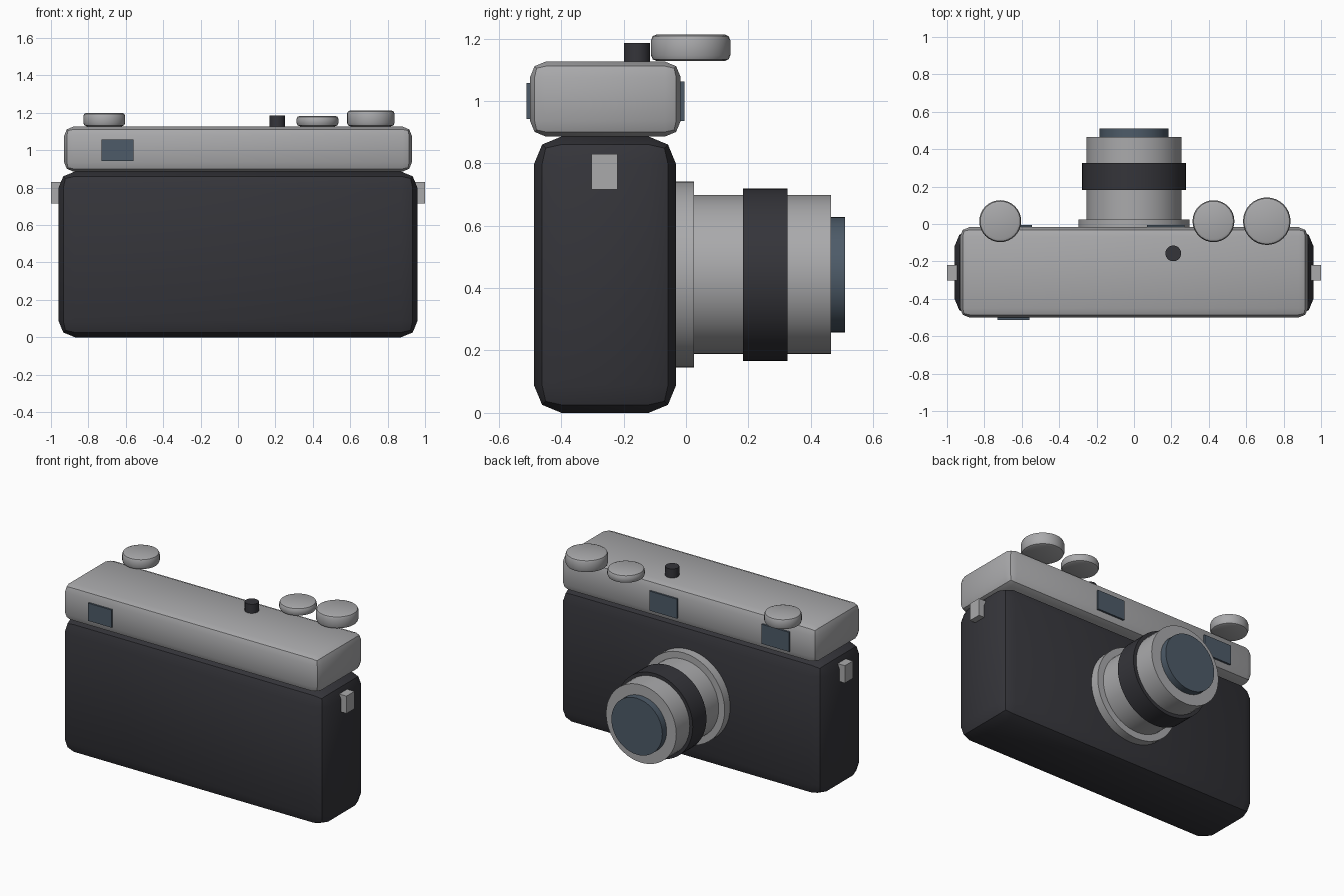
import bpy, math

if "Cube" in bpy.data.objects:
    bpy.data.objects.remove(bpy.data.objects["Cube"])


def material(name, rgb):
    m = bpy.data.materials.new(name)
    m.diffuse_color = (*rgb, 1)
    m.use_nodes = True
    m.node_tree.nodes["Principled BSDF"].inputs["Base Color"].default_value = m.diffuse_color
    return m


METAL = material("silver_metal", (0.40, 0.40, 0.41))
LEATHER = material("black_leather", (0.035, 0.035, 0.042))
GLASS = material("blue_grey_glass", (0.075, 0.105, 0.14))


def finish(ob, name, mat, bevel=0, segments=2):
    ob.name = name
    ob.data.materials.append(mat)
    if bevel:
        b = ob.modifiers.new("Bevel", 'BEVEL')
        b.width, b.segments = bevel, segments
        b.limit_method, b.angle_limit = 'ANGLE', math.radians(40)
        bpy.ops.object.modifier_apply(modifier=b.name)
    bpy.ops.object.shade_smooth_by_angle(angle=math.radians(30))
    return ob


def box(name, x, y, z, mat, bevel=0):
    """Box from (min, max) pairs."""
    bpy.ops.mesh.primitive_cube_add(size=1, location=[sum(p) / 2 for p in (x, y, z)])
    ob = bpy.context.object
    ob.scale = [p[1] - p[0] for p in (x, y, z)]
    bpy.ops.object.transform_apply(location=False, rotation=False, scale=True)
    return finish(ob, name, mat, bevel)


def disc(name, x, y, z, r, mat, axis='Z', bevel=0, sides=32):
    """Cylinder; the (min, max) pair lies along its axis."""
    span = z if axis == 'Z' else y
    mid = sum(span) / 2
    loc = (x, y, mid) if axis == 'Z' else (x, mid, z)
    rot = (0, 0, 0) if axis == 'Z' else (-math.pi / 2, 0, 0)
    bpy.ops.mesh.primitive_cylinder_add(vertices=sides, radius=r, depth=span[1] - span[0],
                                        location=loc, rotation=rot)
    return finish(bpy.context.object, name, mat, bevel)


# Body and top housing
box("camera_body", (-0.96, 0.96), (-0.487, -0.032), (0, 0.886), LEATHER, 0.088)
box("top_housing", (-0.93, 0.93), (-0.50, -0.017), (0.886, 1.126), METAL, 0.05)

# Lens, stepping out along +y
LZ = 0.443
disc("lens_flange", 0, (-0.06, 0.025), LZ, 0.298, METAL, 'Y', sides=48)
disc("lens_barrel", 0, (0.0, 0.465), LZ, 0.255, METAL, 'Y', sides=48)
disc("focus_ring", 0, (0.183, 0.325), LZ, 0.277, LEATHER, 'Y', sides=48)
disc("front_glass", 0, (0.44, 0.51), LZ, 0.185, GLASS, 'Y', sides=48)

# Dials and shutter button
for name, x, r, top in (("rewind_dial", -0.715, 0.112, 1.20),
                        ("speed_dial", 0.425, 0.112, 1.184),
                        ("advance_dial", 0.71, 0.127, 1.213)):
    disc(name, x, 0.015, (1.128, top), r, METAL, bevel=0.018)
disc("shutter_button", 0.21, -0.157, (1.11, 1.185), 0.042, LEATHER)

# Eyepiece and windows
box("eyepiece", (-0.73, -0.56), (-0.512, -0.48), (0.942, 1.058), GLASS)
for name, x in (("viewfinder_window", -0.645), ("rangefinder_window", 0.17)):
    box(name, (x - 0.1, x + 0.1), (-0.04, -0.005), (0.935, 1.063), GLASS)

# Strap lugs
for name, s in (("left_strap_lug", -1), ("right_strap_lug", 1)):
    box(name, sorted((s * 0.93, s * 1.0)), (-0.303, -0.22), (0.716, 0.83), METAL)
